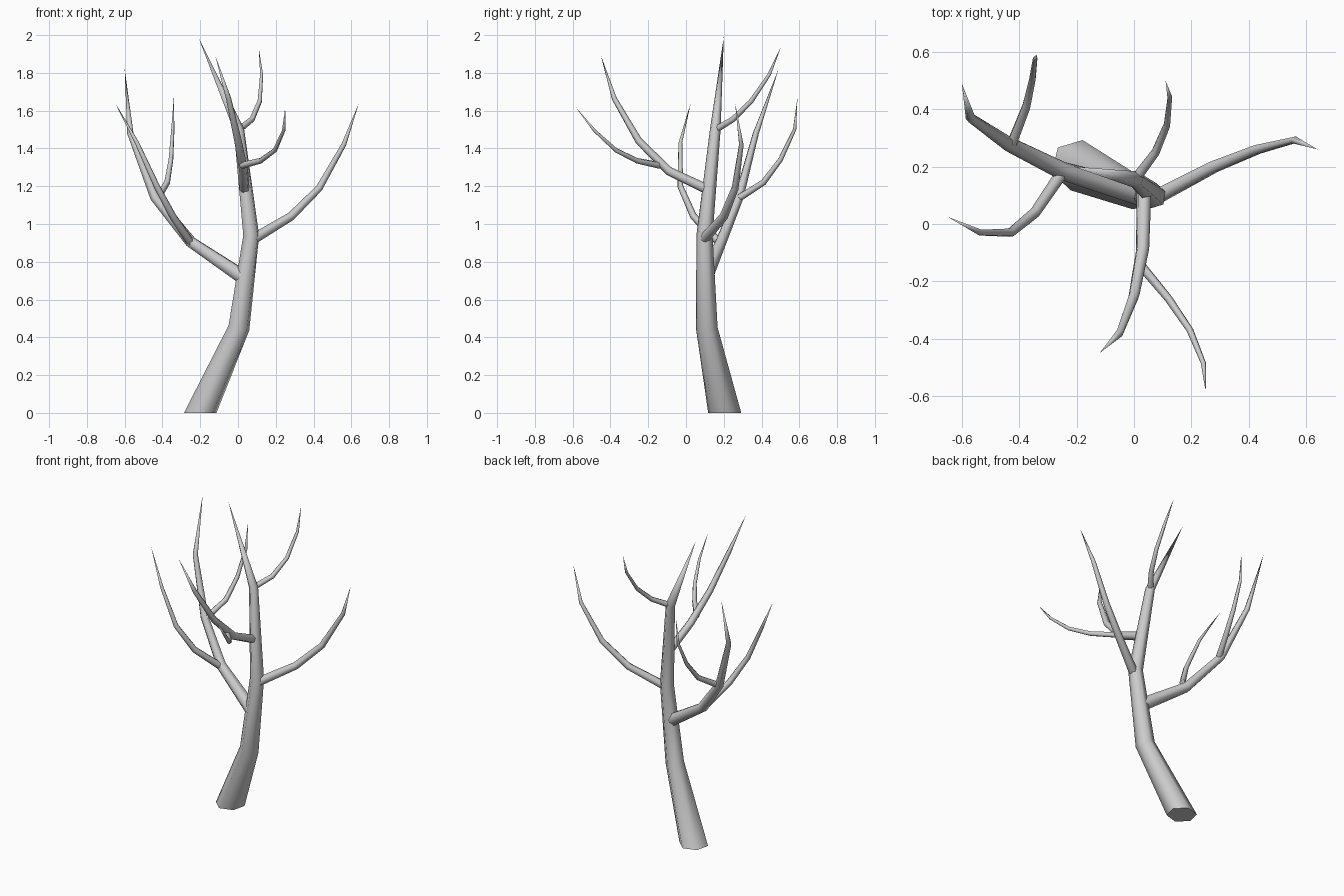
import bpy, bmesh, math
from mathutils import Vector

if "Cube" in bpy.data.objects:
    bpy.data.objects.remove(bpy.data.objects["Cube"])


def limb(name, path, sides=6, level_base=False, turn=0.29):
    """Tapered tube through (x, y, z, radius) stations, ending in a point."""
    pts = [Vector(p[:3]) for p in path]
    bm = bmesh.new()
    rings, rot, prev = [], None, None
    for i, p in enumerate(pts[:-1]):
        t = (pts[i + 1] - p).normalized()
        if i:
            t = (t + (p - pts[i - 1]).normalized()).normalized()
        elif level_base:
            t = Vector((0, 0, 1))
        start = Vector((0, 0, 1)) if prev is None else prev
        q = start.rotation_difference(t)
        rot = q if rot is None else q @ rot
        prev = t
        ring = []
        for k in range(sides):
            a = 2 * math.pi * k / sides + turn
            ring.append(bm.verts.new(p + rot @ Vector((math.cos(a), math.sin(a), 0)) * path[i][3]))
        rings.append(ring)
    tip = bm.verts.new(pts[-1])
    bm.faces.new(rings[0][::-1])
    for k in range(sides):
        n = (k + 1) % sides
        for a, b in zip(rings, rings[1:]):
            bm.faces.new((a[k], a[n], b[n], b[k]))
        bm.faces.new((rings[-1][k], rings[-1][n], tip))
    bmesh.ops.recalc_face_normals(bm, faces=bm.faces[:])
    me = bpy.data.meshes.new(name)
    bm.to_mesh(me)
    bm.free()
    ob = bpy.data.objects.new(name, me)
    bpy.context.collection.objects.link(ob)
    bpy.ops.object.select_all(action='DESELECT')
    ob.select_set(True)
    bpy.context.view_layer.objects.active = ob
    bpy.ops.object.shade_smooth_by_angle(angle=math.radians(65))
    return ob


# Trunk
limb("trunk", [(-.20, .205, 0, .09), (.005, .11, .45, .059), (.07, .098, .94, .044),
               (.005, .155, 1.5, .029), (-.21, .20, 1.99, 0)], level_base=True)

# Main branches
limb("left_branch", [(.04, .10, .71, .043), (-.25, .185, .905, .032), (-.44, .28, 1.14, .026),
                     (-.57, .37, 1.48, .017), (-.60, .49, 1.82, 0)])
limb("right_branch", [(.08, .095, .92, .028), (.28, .20, 1.04, .023), (.43, .26, 1.19, .019),
                      (.56, .293, 1.42, .013), (.64, .26, 1.64, 0)])
limb("front_branch", [(.035, .12, 1.18, .027), (.03, -.09, 1.28, .024), (.0, -.25, 1.44, .02),
                      (-.05, -.38, 1.665, .014), (-.12, -.45, 1.89, 0)])
limb("back_branch", [(.0, .15, 1.495, .018), (.075, .25, 1.555, .015), (.115, .345, 1.65, .0125),
                     (.125, .44, 1.79, .009), (.11, .50, 1.93, 0)])

# Twigs growing from the main branches
limb("left_back_twig", [(-.43, .27, 1.13, .019), (-.375, .41, 1.22, .016), (-.355, .50, 1.34, .013),
                        (-.345, .575, 1.5, .009), (-.34, .59, 1.67, 0)])
limb("left_front_twig", [(-.25, .18, .90, .022), (-.345, .04, 1.04, .019), (-.43, -.03, 1.20, .016),
                         (-.535, -.03, 1.43, .011), (-.65, .025, 1.64, 0)])
limb("front_twig", [(.02, -.14, 1.31, .018), (.12, -.26, 1.335, .015), (.195, -.37, 1.39, .0125),
                    (.242, -.485, 1.495, .009), (.25, -.585, 1.62, 0)])
